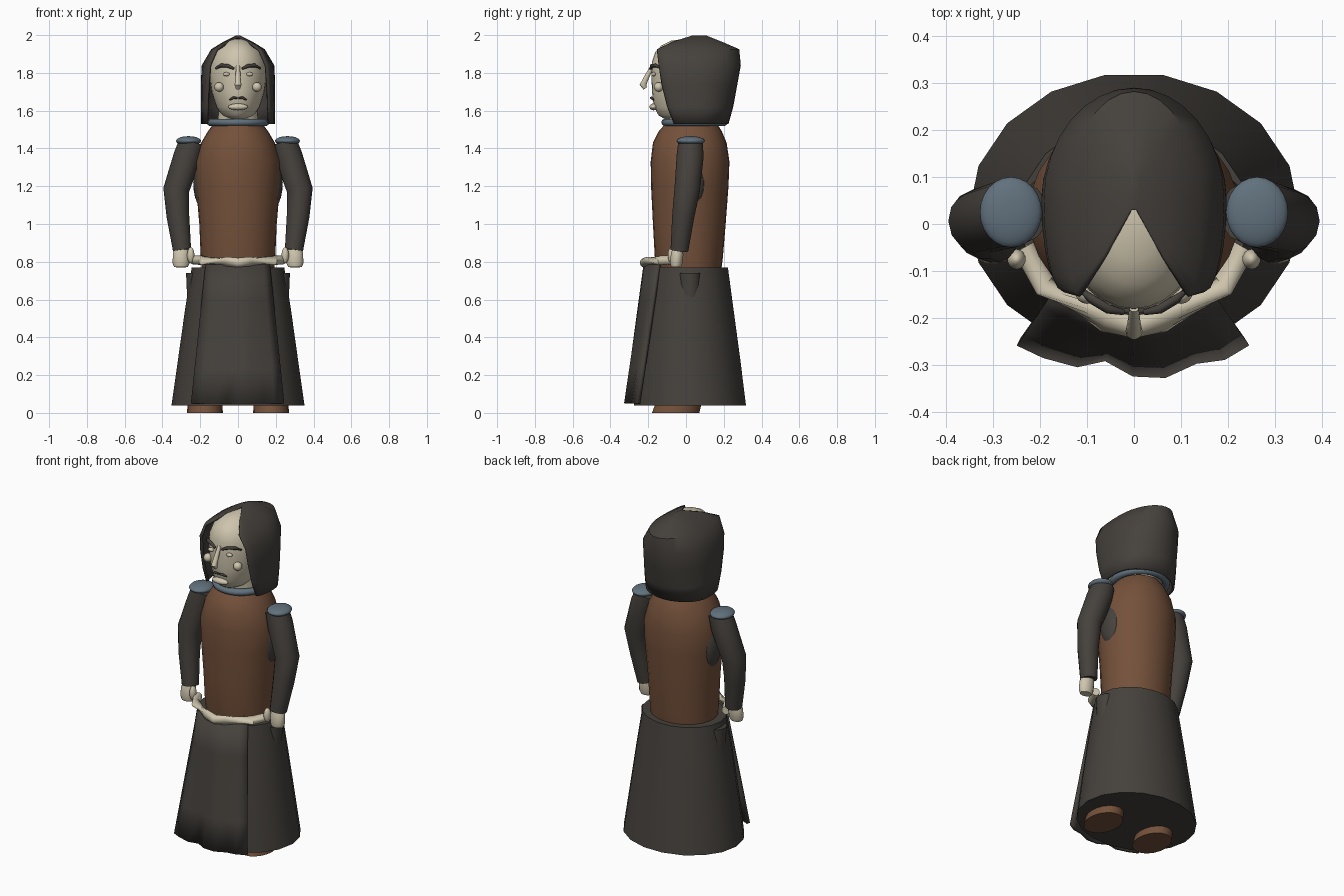
import bpy, bmesh, math
from mathutils import Vector

if "Cube" in bpy.data.objects:
    bpy.data.objects.remove(bpy.data.objects["Cube"])

def material(name, rgb):
    m = bpy.data.materials.new(name)
    m.diffuse_color = (*rgb, 1)
    m.use_nodes = True
    m.node_tree.nodes["Principled BSDF"].inputs["Base Color"].default_value = m.diffuse_color
    return m

DARK = material("dark cloth", (0.060, 0.053, 0.046))
BROWN = material("brown leather", (0.175, 0.082, 0.043))
CREAM = material("cream skin", (0.62, 0.56, 0.42))
BLUE = material("blue grey metal", (0.12, 0.165, 0.205))

def finish(obj, name, mat, angle=40):
    obj.name = name
    obj.data.materials.clear()
    obj.data.materials.append(mat)
    bpy.ops.object.select_all(action='DESELECT')
    obj.select_set(True)
    bpy.context.view_layer.objects.active = obj
    bpy.ops.object.shade_smooth_by_angle(angle=math.radians(angle))
    return obj

def loft(name, rings, mat, closed=True, cap_start=True, cap_end=True, angle=40):
    """Skin equal-length rings of points."""
    bm = bmesh.new()
    rows = [[bm.verts.new(p) for p in ring] for ring in rings]
    n = len(rows[0])
    for r0, r1 in zip(rows, rows[1:]):
        for i in range(n if closed else n - 1):
            j = (i + 1) % n
            bm.faces.new((r0[i], r0[j], r1[j], r1[i]))
    if cap_start:
        bm.faces.new(rows[0][::-1])
    if cap_end:
        bm.faces.new(rows[-1])
    bmesh.ops.recalc_face_normals(bm, faces=bm.faces)
    me = bpy.data.meshes.new(name)
    bm.to_mesh(me)
    bm.free()
    obj = bpy.data.objects.new(name, me)
    bpy.context.collection.objects.link(obj)
    return finish(obj, name, mat, angle)

def ellipse(z, a, y0, y1, n=28, x=0):
    c, b = (y0 + y1) / 2, (y1 - y0) / 2
    return [(x + a * math.cos(2 * math.pi * i / n), c + b * math.sin(2 * math.pi * i / n), z)
            for i in range(n)]

def ball(name, loc, size, mat, rot=(0, 0, 0), seg=20):
    bpy.ops.mesh.primitive_uv_sphere_add(segments=seg, ring_count=seg // 2, location=loc, rotation=rot)
    obj = bpy.context.object
    obj.scale = size
    return finish(obj, name, mat, 60)

def tube(name, path, mat, n=14, squash=1.0):
    """Round tube along (x, y, z, radius) points."""
    pts = [Vector(p[:3]) for p in path]
    rings = []
    for i, p in enumerate(pts):
        d = (pts[min(i + 1, len(pts) - 1)] - pts[max(i - 1, 0)]).normalized()
        ref = Vector((0, 1, 0)) if abs(d.y) < 0.6 else Vector((0, 0, 1))
        u = d.cross(ref).normalized()
        v = d.cross(u)
        r = path[i][3]
        rings.append([p + u * r * math.cos(t) + v * r * squash * math.sin(t)
                      for t in (2 * math.pi * k / n for k in range(n))])
    return loft(name, rings, mat, angle=50)

# Torso, skirt, neck
loft("torso", [ellipse(*r) for r in (
    (0.74, 0.19, -0.15, 0.185), (0.82, 0.197, -0.165, 0.195), (1.00, 0.205, -0.175, 0.21),
    (1.20, 0.222, -0.185, 0.225), (1.33, 0.225, -0.187, 0.23), (1.43, 0.195, -0.175, 0.215),
    (1.49, 0.16, -0.145, 0.19), (1.53, 0.13, -0.11, 0.165))], BROWN)
loft("skirt", [ellipse(*r, n=18) for r in (
    (0.04, 0.352, -0.28, 0.322), (0.28, 0.318, -0.26, 0.292),
    (0.55, 0.28, -0.225, 0.255), (0.77, 0.245, -0.195, 0.225))], DARK)
loft("neck", [ellipse(1.50, 0.115, -0.09, 0.14), ellipse(1.62, 0.10, -0.10, 0.12)], CREAM)

# Pleated front panel
lower = [(-0.245, -0.25), (-0.19, -0.276), (-0.12, -0.295), (-0.06, -0.282), (0, -0.315),
         (0.065, -0.318), (0.13, -0.288), (0.19, -0.28), (0.24, -0.25)]
rows = []
for k in range(5):
    t = k / 4
    rows.append([(x * (1 - 0.32 * t), y * (1 - t) + t * (-0.215 + 1.3 * x * x), 0.05 + 0.735 * t)
                 for x, y in lower])
panel = loft("front_panel", rows, DARK, closed=False, cap_start=False, cap_end=False)
mod = panel.modifiers.new("thickness", 'SOLIDIFY')
mod.thickness = 0.02
mod.offset = 0

# Collar
bpy.ops.mesh.primitive_torus_add(major_radius=0.145, minor_radius=0.021, major_segments=32,
                                 minor_segments=10, location=(0, 0.045, 1.538))
bpy.context.object.scale = (1, 1.06, 0.95)
finish(bpy.context.object, "collar", BLUE, 60)

# Head, lower rings narrowing to the chin
loft("head", [ellipse(*r) for r in (
    (1.555, 0.05, -0.11, 0.08), (1.575, 0.085, -0.145, 0.12), (1.62, 0.115, -0.17, 0.15),
    (1.70, 0.14, -0.18, 0.18), (1.79, 0.153, -0.183, 0.20), (1.86, 0.148, -0.18, 0.20),
    (1.91, 0.126, -0.163, 0.18), (1.945, 0.095, -0.13, 0.15), (1.97, 0.056, -0.08, 0.10),
    (1.98, 0.015, -0.01, 0.05))], CREAM, angle=60)

# Hood: open-fronted rows of (z, half width, edge x, edge y, back y)
rows = []
for z, a, ex, ey, back in ((1.53, 0.195, 0.165, -0.065, 0.225), (1.62, 0.197, 0.162, -0.10, 0.25),
                           (1.74, 0.197, 0.157, -0.13, 0.272), (1.84, 0.192, 0.15, -0.145, 0.29),
                           (1.925, 0.142, 0.115, -0.155, 0.282), (1.965, 0.077, 0.06, -0.07, 0.19),
                           (1.997, 0.012, 0.005, 0.03, 0.11)):
    mid = ey + (back - ey) * 0.45
    half = []
    for i in range(5):
        t = i * math.pi / 10
        half.append((ex + (a - ex) * math.sin(t), ey + (mid - ey) * (1 - math.cos(t)), z))
    for i in range(8):
        t = i * math.pi / 16
        half.append((a * math.cos(t), mid + (back - mid) * math.sin(t), z))
    rows.append(half + [(0, back, z)] + [(-x, y, h) for x, y, h in reversed(half)])
hood = loft("hood", rows, DARK, closed=False, cap_start=False)
mod = hood.modifiers.new("thickness", 'SOLIDIFY')
mod.thickness = 0.014
mod.offset = -1

# Face centre
tube("nose", [(0, -0.178, 1.835, 0.010), (0, -0.21, 1.775, 0.014), (0, -0.228, 1.735, 0.018),
              (0, -0.215, 1.718, 0.012)], CREAM)
ball("lower_lip", (0, -0.172, 1.62, ), (0.053, 0.022, 0.018), CREAM)

# Rope belt hanging to a point at the front
tube("rope_belt", [(-0.235, -0.05, 0.81, 0.024), (-0.19, -0.13, 0.808, 0.026), (-0.06, -0.205, 0.80, 0.026),
                   (0, -0.218, 0.795, 0.026), (0.06, -0.205, 0.80, 0.026), (0.19, -0.13, 0.808, 0.026),
                   (0.235, -0.05, 0.81, 0.024)], CREAM)

# Paired parts
for s, side in ((-1, "left"), (1, "right")):
    ball(side + "_eye", (s * 0.062, -0.171, 1.793), (0.019, 0.012, 0.011), CREAM, seg=14)
    ball(side + "_cheek", (s * 0.10, -0.145, 1.725), (0.025, 0.025, 0.025), CREAM, seg=16)
    tube(side + "_brow", [(s * 0.022, -0.188, 1.822, 0.006), (s * 0.055, -0.181, 1.838, 0.010),
                          (s * 0.09, -0.160, 1.839, 0.010), (s * 0.118, -0.135, 1.824, 0.006)], DARK, n=8)
    tube(side + "_moustache", [(s * 0.003, -0.186, 1.668, 0.005), (s * 0.025, -0.183, 1.668, 0.007),
                               (s * 0.045, -0.172, 1.657, 0.004)], DARK, n=8)
    tube(side + "_arm", [(s * 0.245, 0.024, 1.435, 0.066), (s * 0.268, 0.022, 1.36, 0.073),
                         (s * 0.327, 0.006, 1.18, 0.069), (s * 0.318, -0.015, 1.04, 0.06),
                         (s * 0.296, -0.035, 0.86, 0.048)], DARK)
    ball(side + "_side_patch", (s * 0.19, 0.03, 1.22), (0.047, 0.07, 0.13), DARK)
    ball(side + "_shoulder_disc", (s * 0.262, 0.025, 1.44), (0.066, 0.075, 0.025), BLUE, seg=24)
    tube(side + "_hand", [(s * 0.296, -0.042, 0.875, 0.036), (s * 0.30, -0.047, 0.84, 0.045),
                          (s * 0.302, -0.052, 0.79, 0.044), (s * 0.302, -0.053, 0.772, 0.036)],
         CREAM, squash=0.75)
    ball(side + "_thumb", (s * 0.25, -0.075, 0.835), (0.02, 0.022, 0.043), CREAM, seg=14)
    loft(side + "_thigh", [ellipse(0.40, 0.045, -0.025, 0.065, 14, s * 0.215),
                           ellipse(0.74, 0.06, -0.04, 0.08, 14, s * 0.215)], DARK)
    loft(side + "_foot", [ellipse(0, 0.095, -0.18, 0.07, 20, s * 0.175),
                          ellipse(0.08, 0.09, -0.15, 0.09, 20, s * 0.175)], BROWN)
